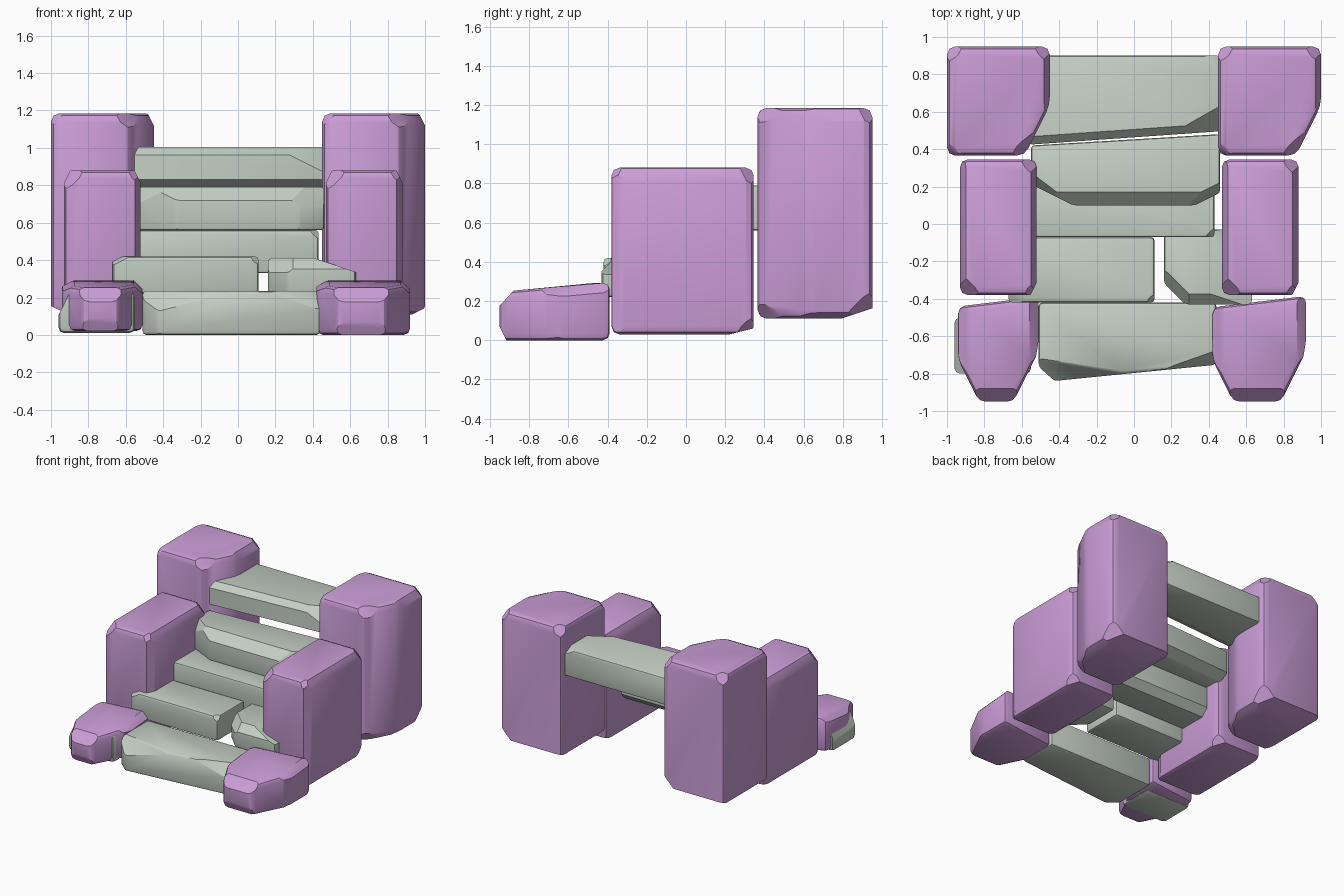
import bpy, bmesh
from mathutils import Vector

default_cube = bpy.data.objects.get("Cube")
if default_cube:
    bpy.data.objects.remove(default_cube, do_unlink=True)

DIRECTIONS = {
    "left": Vector((1, 0, 0)), "right": Vector((-1, 0, 0)),
    "back": Vector((0, 1, 0)), "front": Vector((0, -1, 0)),
    "top": Vector((0, 0, 1)), "bottom": Vector((0, 0, -1)),
}


def material(name, colour):
    result = bpy.data.materials.new(name)
    result.use_nodes = True
    result.diffuse_color = colour
    shader = result.node_tree.nodes["Principled BSDF"]
    shader.inputs["Base Color"].default_value = colour
    return result


lilac = material("lilac stone", (0.6, 0.34, 0.68, 1))
grey = material("pale grey stone", (0.56, 0.63, 0.56, 1))


def chip(bm, size, words, depth):
    """Slice a corner or edge off the block; repeated words steepen the cut."""
    normal = sum((DIRECTIONS[word] for word in words.split()), Vector()).normalized()
    reach = sum(abs(part) * length / 2 for part, length in zip(normal, size))
    everything = bm.verts[:] + bm.edges[:] + bm.faces[:]
    cut = bmesh.ops.bisect_plane(bm, geom=everything, plane_co=normal * (reach - depth),
                                 plane_no=normal, clear_outer=True)
    rim = [item for item in cut["geom_cut"]
           if isinstance(item, bmesh.types.BMEdge) and item.is_boundary]
    if rim:
        bmesh.ops.edgeloop_fill(bm, edges=rim)


def stone(name, colour, x, y, z, bevel, corners={}, chips={}, skew=0, back_skew=0, rise=0):
    """Block between bounds: corners are cut before bevelling, chips after it.
    The skews turn the front and back faces, rise lifts the top towards the back."""
    size = Vector(high - low for low, high in (x, y, z))
    centre = Vector((low + high) / 2 for low, high in (x, y, z))
    bm = bmesh.new()
    bmesh.ops.create_cube(bm, size=1)
    bmesh.ops.scale(bm, vec=size, verts=bm.verts[:])
    for words, depth in corners.items():
        chip(bm, size, words, depth)
    bmesh.ops.bevel(bm, geom=bm.edges[:], offset=bevel, segments=2, profile=0.5,
                    affect='EDGES', clamp_overlap=True)
    for words, depth in chips.items():
        chip(bm, size, words, depth)
    for vert in bm.verts:
        if vert.co.z > 0:
            vert.co.z += rise * (vert.co.y - size.y / 2)
        vert.co.y += vert.co.x * (skew if vert.co.y < 0 else back_skew)
    bmesh.ops.recalc_face_normals(bm, faces=bm.faces[:])
    mesh = bpy.data.meshes.new(name)
    bm.to_mesh(mesh)
    bm.free()
    mesh.materials.append(colour)
    block = bpy.data.objects.new(name, mesh)
    block.location = centre
    bpy.context.collection.objects.link(block)
    bpy.ops.object.select_all(action='DESELECT')
    block.select_set(True)
    bpy.context.view_layer.objects.active = block
    bpy.ops.object.shade_smooth_by_angle(angle=0.5)
    return block


# Tall back pillars and middle pillars, the same rock repeated on each side
for side, back_shift, middle_shift in (("left", 0, 0), ("right", -1.45, -1.4)):
    back_pillar = stone(
        side + "_back_pillar", lilac, x=(0.45, 1), y=(0.365, 0.95), z=(0.11, 1.185), bevel=0.045,
        corners={"front left left": 0.12},
        chips={"front left top": 0.13, "back left top": 0.06, "back right top": 0.06,
               "front right top": 0.05, "left left top": 0.03,
               "back bottom bottom bottom": 0.05, "right bottom bottom": 0.04,
               "left bottom bottom": 0.03, "back left bottom": 0.09, "front left bottom": 0.13})
    back_pillar.location.x += back_shift
    middle_pillar = stone(
        side + "_middle_pillar", lilac, x=(0.47, 0.88), y=(-0.38, 0.345), z=(0.03, 0.88), bevel=0.04,
        chips={"front right top": 0.07, "back left top": 0.06, "front left top": 0.05,
               "left left top": 0.03, "right right top": 0.03, "back left bottom": 0.06,
               "back bottom bottom bottom bottom": 0.03, "front left left": 0.03})
    middle_pillar.location.x += middle_shift

# Low front boulders, narrowing to the front
for side, x, ground in (("left", (0.42, 0.92), 0), ("right", (-0.94, -0.51), 0.02)):
    stone(side + "_front_boulder", lilac, x=x, y=(-0.95, -0.415), z=(ground, 0.295), bevel=0.035,
          corners={"front left left": 0.12, "front right right": 0.1},
          chips={"front top": 0.05, "left top": 0.035, "right top top": 0.03,
                 "front front bottom": 0.03},
          back_skew=0.12, rise=0.09)
stone("side_rubble", grey, x=(-0.96, -0.55), y=(-0.8, -0.5), z=(0.01, 0.24), bevel=0.03,
      chips={"right right top": 0.06})

# Steps, from the lowest to the highest
stone("step_one", grey, x=(-0.51, 0.44), y=(-0.8, -0.42), z=(0, 0.235), bevel=0.02,
      corners={"front right": 0.06},
      chips={"right front front front front top top top top": 0.09,
             "left front front front front top top top": 0.06,
             "front left top": 0.05}, skew=0.1)
stone("step_two", grey, x=(-0.67, 0.11), y=(-0.42, -0.07), z=(0.22, 0.42), bevel=0.02,
      chips={"front left top": 0.03, "right front top top": 0.04})
stone("step_two_side_rock", grey, x=(0.16, 0.63), y=(-0.43, -0.03), z=(0.22, 0.41), bevel=0.02,
      corners={"back left left": 0.12, "front right": 0.08},
      chips={"left top top top": 0.07, "front top": 0.04, "front right top": 0.11})
stone("step_three", grey, x=(-0.54, 0.43), y=(-0.07, 0.22), z=(0.33, 0.56), bevel=0.015,
      chips={"front left top": 0.03, "back bottom": 0.04})
stone("step_four", grey, x=(-0.55, 0.46), y=(0.1, 0.45), z=(0.56, 0.79), bevel=0.015,
      corners={"front front right": 0.1, "front front left": 0.06},
      chips={"front top": 0.05, "front right top": 0.12, "front front left top": 0.1,
             "back bottom bottom": 0.04}, back_skew=0.06)
stone("step_five", grey, x=(-0.56, 0.46), y=(0.46, 0.9), z=(0.785, 1.005), bevel=0.015,
      chips={"front top": 0.03, "left front front top top": 0.09, "back left top top": 0.04,
             "front bottom bottom": 0.04}, skew=0.07)
